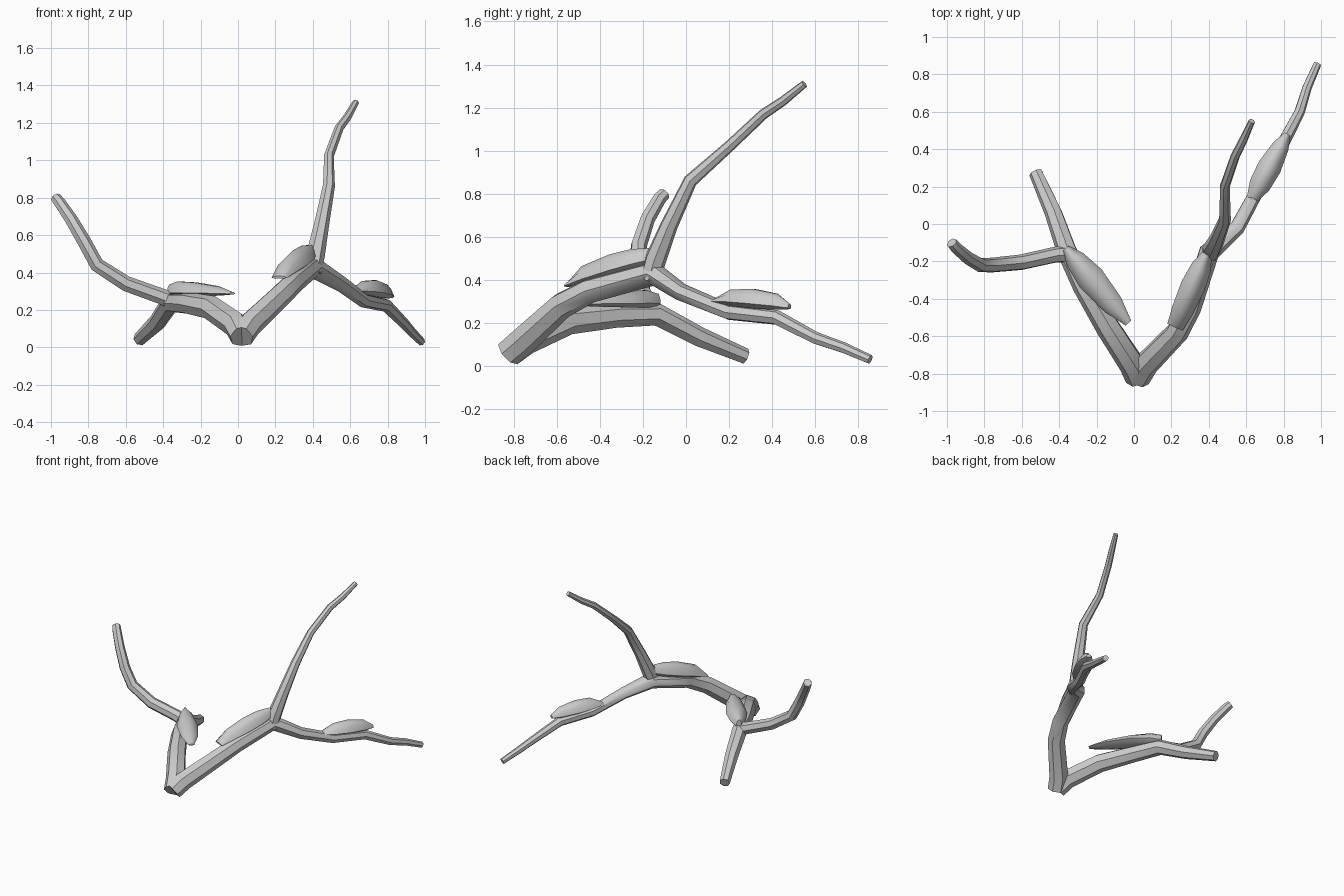
import bpy, bmesh, math
from mathutils import Vector


def loft(name, rings):
    # skin a list of equal-length rings and cap both ends
    bm = bmesh.new()
    rows = [[bm.verts.new(p) for p in r] for r in rings]
    n = len(rows[0])
    for a, b in zip(rows, rows[1:]):
        for i in range(n):
            j = (i + 1) % n
            bm.faces.new((a[i], a[j], b[j], b[i]))
    bm.faces.new(rows[0][::-1])
    bm.faces.new(rows[-1])
    bmesh.ops.recalc_face_normals(bm, faces=bm.faces)
    me = bpy.data.meshes.new(name)
    bm.to_mesh(me)
    bm.free()
    ob = bpy.data.objects.new(name, me)
    bpy.context.collection.objects.link(ob)
    bpy.ops.object.select_all(action='DESELECT')
    ob.select_set(True)
    bpy.context.view_layer.objects.active = ob
    bpy.ops.object.shade_smooth_by_angle(angle=math.radians(50))
    return ob


def branch(name, pts, sides=7):
    # tapered crooked tube through (x, y, z, radius) points
    P = [Vector(p[:3]) for p in pts]
    rings, u = [], Vector((1, 0, 0.3))
    for k, p in enumerate(P):
        before = (p - P[k - 1]).normalized() if k else Vector()
        after = (P[k + 1] - p).normalized() if k < len(P) - 1 else Vector()
        d = (before + after).normalized()
        u = (u - d * u.dot(d)).normalized()
        v = d.cross(u)
        r = pts[k][3] * 1.04
        rings.append([p + r * (u * math.cos(a) + v * math.sin(a))
                      for a in (2 * math.pi * i / sides for i in range(sides))])
    return loft(name, rings)


def moss(name, a, b, profile):
    # flat-bottomed pad from a to b; profile rows: position, half width, height
    a, b = Vector(a), Vector(b)
    d = (b - a).normalized()
    side = d.cross(Vector((0, 0, 1))).normalized()
    up = side.cross(d)
    section = [(-1, 0.1), (-0.75, 0.65), (-0.25, 1), (0.25, 1),
               (0.75, 0.65), (1, 0.1), (0.45, -0.2), (-0.45, -0.2)]
    rings = [[a.lerp(b, t) + side * (w * s) + up * (h * q) for s, q in section]
             for t, w, h in profile]
    return loft(name, rings)


# right trunk running on into the low branch
branch("right_trunk", [
    (0.02, -0.825, 0.06, 0.064), (0.06, -0.755, 0.12, 0.066),
    (0.23, -0.58, 0.28, 0.060), (0.30, -0.45, 0.35, 0.057),
    (0.40, -0.15, 0.43, 0.056), (0.55, -0.02, 0.34, 0.041),
    (0.67, 0.20, 0.25, 0.036), (0.79, 0.42, 0.225, 0.034),
    (0.885, 0.60, 0.13, 0.028), (0.925, 0.73, 0.085, 0.025),
    (0.98, 0.855, 0.03, 0.021)])

# tall upright branch
branch("upright_branch", [
    (0.40, -0.17, 0.40, 0.045), (0.415, -0.14, 0.50, 0.049),
    (0.445, -0.08, 0.65, 0.040), (0.485, 0.02, 0.86, 0.032),
    (0.485, 0.20, 1.02, 0.026), (0.54, 0.36, 1.17, 0.024),
    (0.585, 0.45, 1.23, 0.022), (0.63, 0.55, 1.31, 0.017)])

# left trunk running on to the ground
branch("left_trunk", [
    (0.02, -0.825, 0.06, 0.064), (-0.01, -0.75, 0.12, 0.068),
    (-0.14, -0.55, 0.21, 0.064), (-0.27, -0.33, 0.235, 0.057),
    (-0.36, -0.14, 0.24, 0.053), (-0.43, 0.06, 0.135, 0.046),
    (-0.525, 0.275, 0.045, 0.036)])

# rising left branch
branch("left_branch", [
    (-0.34, -0.16, 0.245, 0.045), (-0.42, -0.165, 0.275, 0.042),
    (-0.60, -0.205, 0.34, 0.041), (-0.755, -0.22, 0.44, 0.039),
    (-0.82, -0.22, 0.56, 0.037), (-0.89, -0.18, 0.68, 0.034),
    (-0.955, -0.125, 0.775, 0.031), (-0.975, -0.10, 0.80, 0.028)])

# moss pads on top of the branches
moss("right_moss", (0.22, -0.55, 0.37), (0.395, -0.15, 0.49), [
    (0, 0.045, 0.012), (0.22, 0.058, 0.07), (0.55, 0.066, 0.085),
    (0.8, 0.055, 0.08), (1, 0.025, 0.06)])
moss("left_moss", (-0.03, -0.53, 0.285), (-0.365, -0.13, 0.285), [
    (0, 0.02, 0.01), (0.25, 0.058, 0.042), (0.6, 0.075, 0.062),
    (0.85, 0.055, 0.067), (1, 0.02, 0.05)])
moss("low_branch_moss", (0.63, 0.13, 0.30), (0.82, 0.48, 0.268), [
    (0, 0.03, 0.01), (0.22, 0.058, 0.062), (0.5, 0.064, 0.075),
    (0.82, 0.045, 0.062), (1, 0.018, 0.02)])
